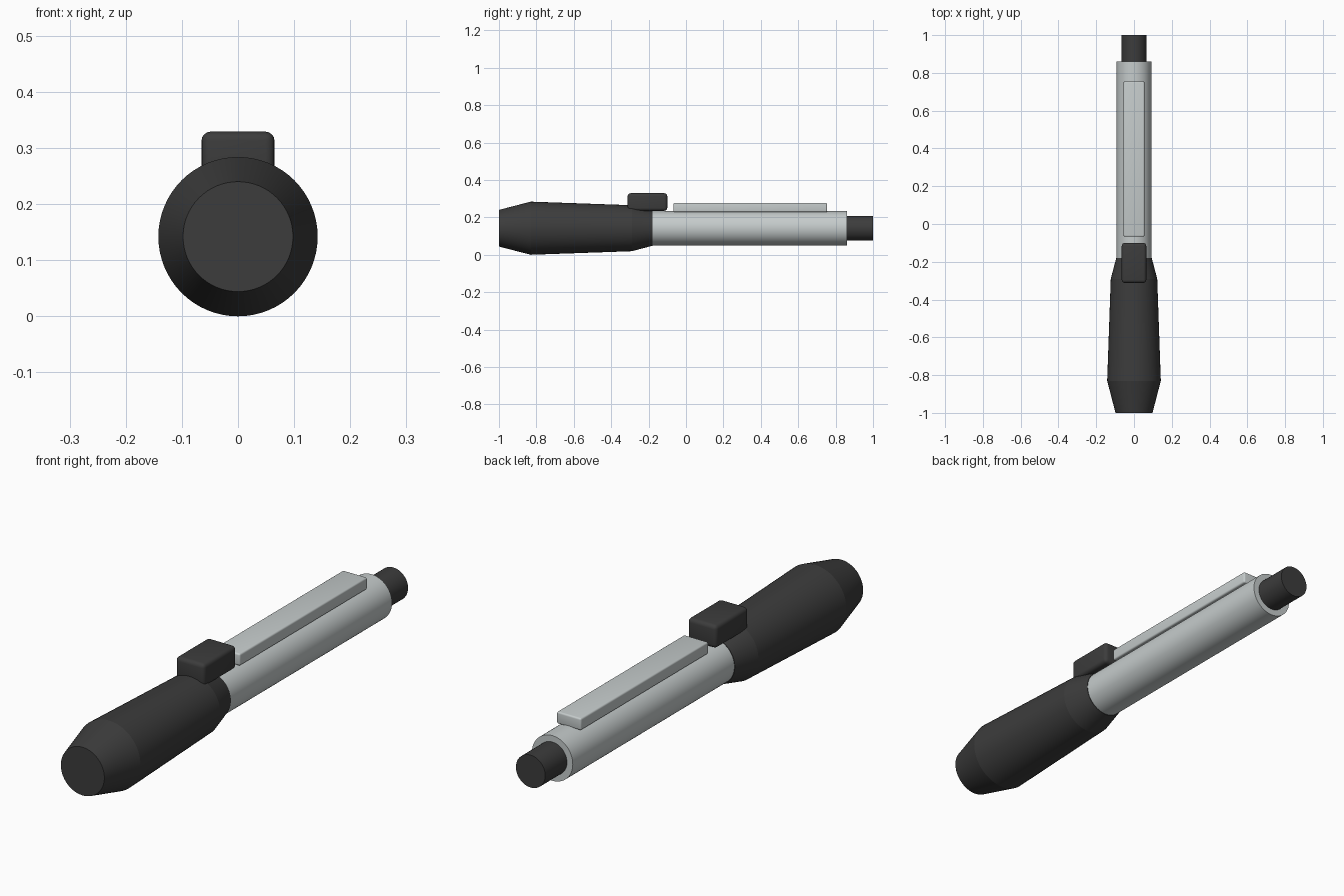
import bpy
import math

cube = bpy.data.objects.get("Cube")
if cube:
    bpy.data.objects.remove(cube, do_unlink=True)

AXIS_Z = 0.142
SIDES = 64


def material(name, colour):
    mat = bpy.data.materials.new(name)
    mat.use_nodes = True
    mat.diffuse_color = (*colour, 1)
    bsdf = mat.node_tree.nodes["Principled BSDF"]
    bsdf.inputs["Base Color"].default_value = (*colour, 1)
    bsdf.inputs["Roughness"].default_value = 0.6
    return mat


dark = material("dark rubber", (0.045, 0.045, 0.045))
silver = material("silver metal", (0.56, 0.6, 0.6))


def select_only(obj):
    bpy.ops.object.select_all(action="DESELECT")
    obj.select_set(True)
    bpy.context.view_layer.objects.active = obj


def turned(name, profile, mat):
    """Capped solid turned about the pen axis from (y, radius) pairs."""
    verts, faces = [], []
    for y, r in profile:
        for i in range(SIDES):
            a = math.tau * i / SIDES
            verts.append((r * math.cos(a), y, AXIS_Z + r * math.sin(a)))
    for k in range(len(profile) - 1):
        for i in range(SIDES):
            j = (i + 1) % SIDES
            a, b = k * SIDES, (k + 1) * SIDES
            faces.append((a + i, b + i, b + j, a + j))
    faces.append(tuple(range(SIDES)))
    last = (len(profile) - 1) * SIDES
    faces.append(tuple(reversed(range(last, last + SIDES))))
    mesh = bpy.data.meshes.new(name)
    mesh.from_pydata(verts, [], faces)
    mesh.materials.append(mat)
    obj = bpy.data.objects.new(name, mesh)
    bpy.context.collection.objects.link(obj)
    select_only(obj)
    bpy.ops.object.shade_smooth_by_angle(angle=math.radians(10))
    return obj


def rounded_box(name, width, y0, y1, z0, z1, radius, mat):
    bpy.ops.mesh.primitive_cube_add(size=1, location=(0, (y0 + y1) / 2, (z0 + z1) / 2))
    obj = bpy.context.object
    obj.name = name
    obj.scale = (width, y1 - y0, z1 - z0)
    bpy.ops.object.transform_apply(location=False, rotation=False, scale=True)
    obj.data.materials.append(mat)
    bevel = obj.modifiers.new("rounded edges", "BEVEL")
    bevel.width = radius
    bevel.segments = 4
    select_only(obj)
    bpy.ops.object.modifier_apply(modifier=bevel.name)
    bpy.ops.object.shade_smooth_by_angle(angle=math.radians(30))
    return obj


# Grip with a tapered nose and shoulder
turned("grip", [(-1, 0.098), (-0.83, 0.142), (-0.29, 0.123), (-0.18, 0.094)], dark)
# Barrel and the end plunger
turned("barrel", [(-0.2, 0.092), (0.86, 0.092)], silver)
turned("end_plunger", [(0.84, 0.066), (1, 0.066)], dark)
# Thumb slider and the long clip on top
rounded_box("thumb_slider", 0.13, -0.312, -0.1, 0.235, 0.329, 0.016, dark)
rounded_box("clip", 0.11, -0.067, 0.755, 0.228, 0.277, 0.007, silver)
